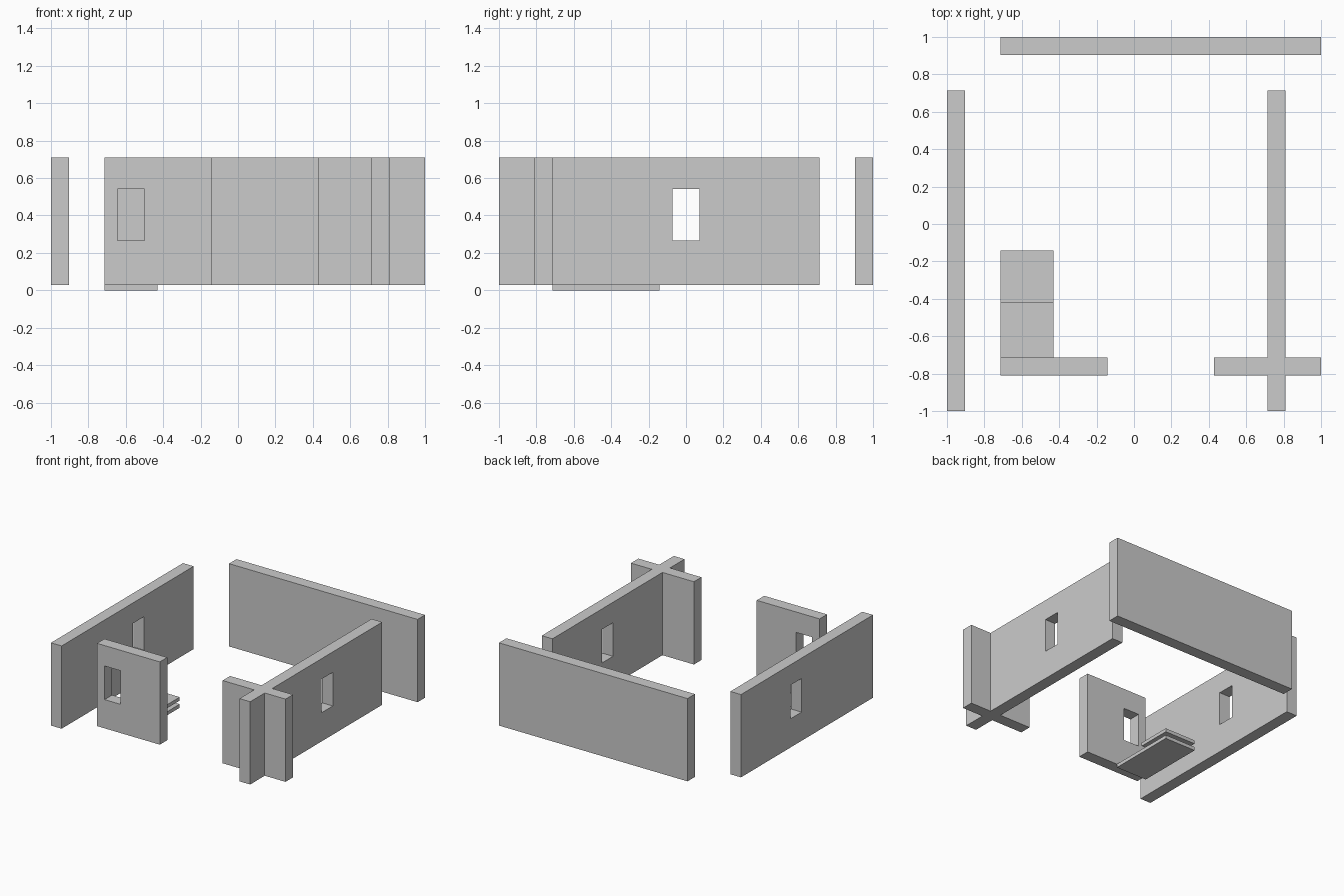
import bpy
import bmesh

if "Cube" in bpy.data.objects:
    bpy.data.objects.remove(bpy.data.objects["Cube"])

Z0, Z1 = 0.029, 0.709      # wall base and top
T = 0.097                  # wall thickness
WIN_Z = (0.265, 0.541)     # window sill and head


def box(name, x, y, z):
    """Axis-aligned box from (min, max) ranges."""
    bm = bmesh.new()
    bmesh.ops.create_cube(bm, size=1)
    for v in bm.verts:
        v.co = [r[0] if c < 0 else r[1] for c, r in zip(v.co, (x, y, z))]
    mesh = bpy.data.meshes.new(name)
    bm.to_mesh(mesh)
    bm.free()
    ob = bpy.data.objects.new(name, mesh)
    bpy.context.collection.objects.link(ob)
    return ob


def boolean(ob, other, operation):
    """Apply a boolean and remove the helper object."""
    mod = ob.modifiers.new(operation.title(), 'BOOLEAN')
    mod.operation = operation
    mod.solver = 'EXACT'
    mod.object = other
    bpy.context.view_layer.objects.active = ob
    bpy.ops.object.modifier_apply(modifier=mod.name)
    bpy.data.objects.remove(other)


def wall(name, x, y, window=None):
    """Wall with an optional window given as (x range, y range)."""
    ob = box(name, x, y, (Z0, Z1))
    if window:
        boolean(ob, box("window_cutter", window[0], window[1], WIN_Z), 'DIFFERENCE')
    return ob


# Plain back wall
wall("back_wall", (-0.714, 1), (1 - T, 1))

# Long side walls with a central window
side_y, win_y = (-1, 0.714), (-0.072, 0.072)
wall("left_wall", (-1, -1 + T), side_y, ((-1.1, -0.8), win_y))
right = wall("right_wall", (0.714, 0.714 + T), side_y, ((0.6, 0.9), win_y))

# Short front wall crossing the right wall
front_y = (-0.714 - T, -0.714)
boolean(right, wall("front_right_wall", (0.428, 1), front_y), 'UNION')

# Short front wall with window
wall("front_left_wall", (-0.714, -0.143), front_y, ((-0.645, -0.5), (-0.9, -0.6)))

# Two thin stacked slabs forming steps behind the front wall
for i, y0 in enumerate((-0.714, -0.423)):
    z = i * 0.058
    box(f"step_{i + 1}", (-0.714, -0.431), (y0, -0.141), (z, z + 0.029))
